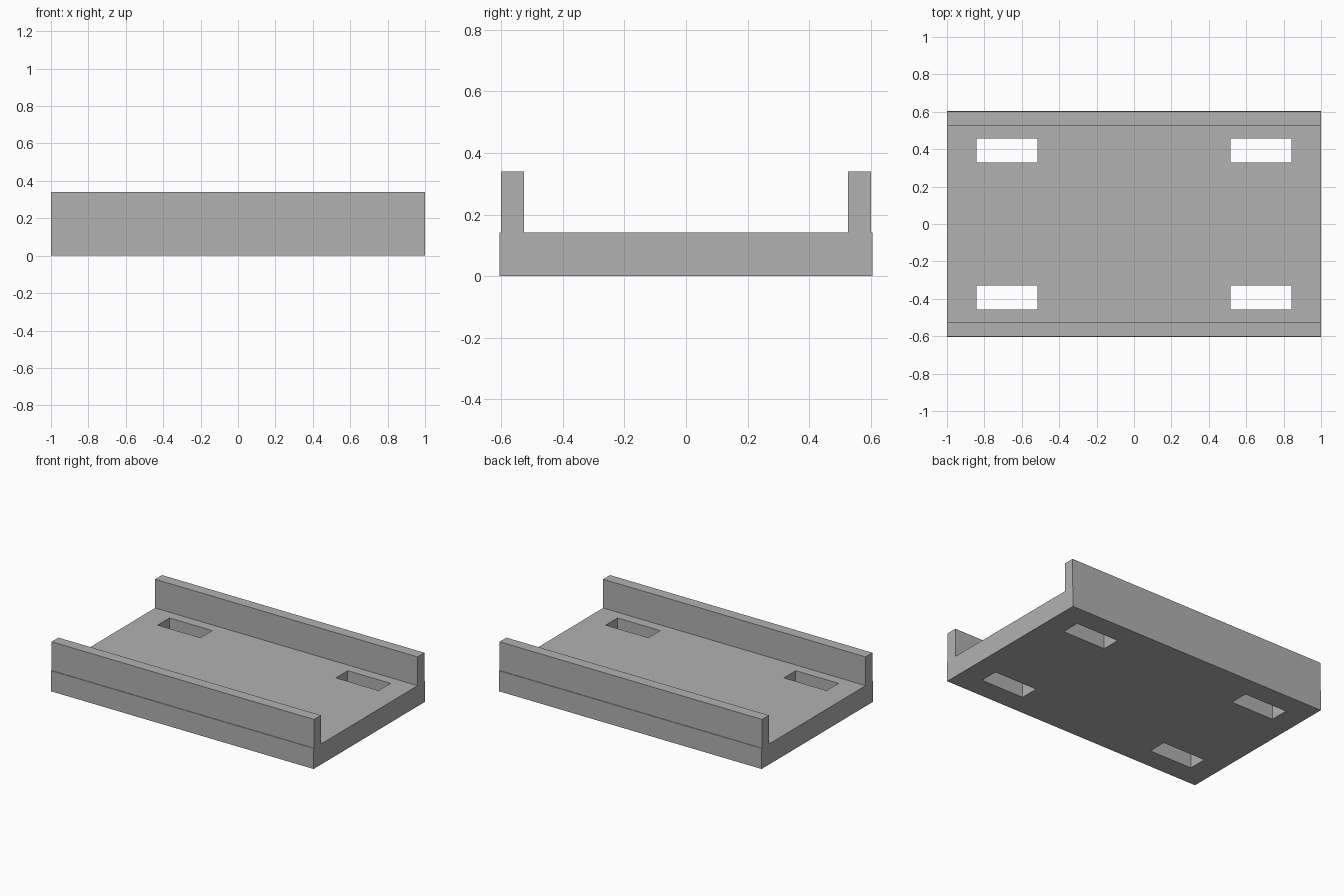
import bpy
import bmesh
import math

cube = bpy.data.objects.get("Cube")
if cube:
    bpy.data.objects.remove(cube)

HALF_LENGTH, HALF_WIDTH = 1.0, 0.605
BASE_TOP, WALL_TOP = 0.142, 0.34
WALL_IN, WALL_OUT = 0.526, 0.601
SLOT_X = (0.516, 0.842)
SLOT_Y = (0.328, 0.457)

grey = bpy.data.materials.new("plain grey")
grey.use_nodes = True
grey.diffuse_color = (0.445, 0.445, 0.445, 1)
grey.node_tree.nodes["Principled BSDF"].inputs["Base Color"].default_value = grey.diffuse_color


def finish(name, bm):
    bmesh.ops.recalc_face_normals(bm, faces=bm.faces)
    mesh = bpy.data.meshes.new(name)
    bm.to_mesh(mesh)
    bm.free()
    mesh.materials.append(grey)
    obj = bpy.data.objects.new(name, mesh)
    bpy.context.collection.objects.link(obj)
    return obj


def mirrored(half, slot):
    return [-half, -slot[1], -slot[0], slot[0], slot[1], half]


# Base plate: a sheet with four slot openings, extruded upward
bm = bmesh.new()
xs, ys = mirrored(HALF_LENGTH, SLOT_X), mirrored(HALF_WIDTH, SLOT_Y)
grid = [[bm.verts.new((x, y, 0)) for y in ys] for x in xs]
for i in range(len(xs) - 1):
    for j in range(len(ys) - 1):
        if i % 2 and j % 2:
            continue  # slot
        bm.faces.new((grid[i][j], grid[i + 1][j], grid[i + 1][j + 1], grid[i][j + 1]))
sheet = bmesh.ops.extrude_face_region(bm, geom=bm.faces[:])
top = [v for v in sheet["geom"] if isinstance(v, bmesh.types.BMVert)]
bmesh.ops.translate(bm, verts=top, vec=(0, 0, BASE_TOP))
bmesh.ops.recalc_face_normals(bm, faces=bm.faces)
bmesh.ops.dissolve_limit(bm, angle_limit=math.radians(1), verts=bm.verts, edges=bm.edges)
finish("base_plate", bm)

# Side walls: long rails set slightly in from the plate edges
for name, side in (("front_wall", -1), ("back_wall", 1)):
    bm = bmesh.new()
    bmesh.ops.create_cube(bm, size=1)
    bmesh.ops.scale(bm, verts=bm.verts,
                    vec=(2 * HALF_LENGTH, WALL_OUT - WALL_IN, WALL_TOP - BASE_TOP))
    bmesh.ops.translate(bm, verts=bm.verts,
                        vec=(0, side * (WALL_IN + WALL_OUT) / 2, (BASE_TOP + WALL_TOP) / 2))
    finish(name, bm)
